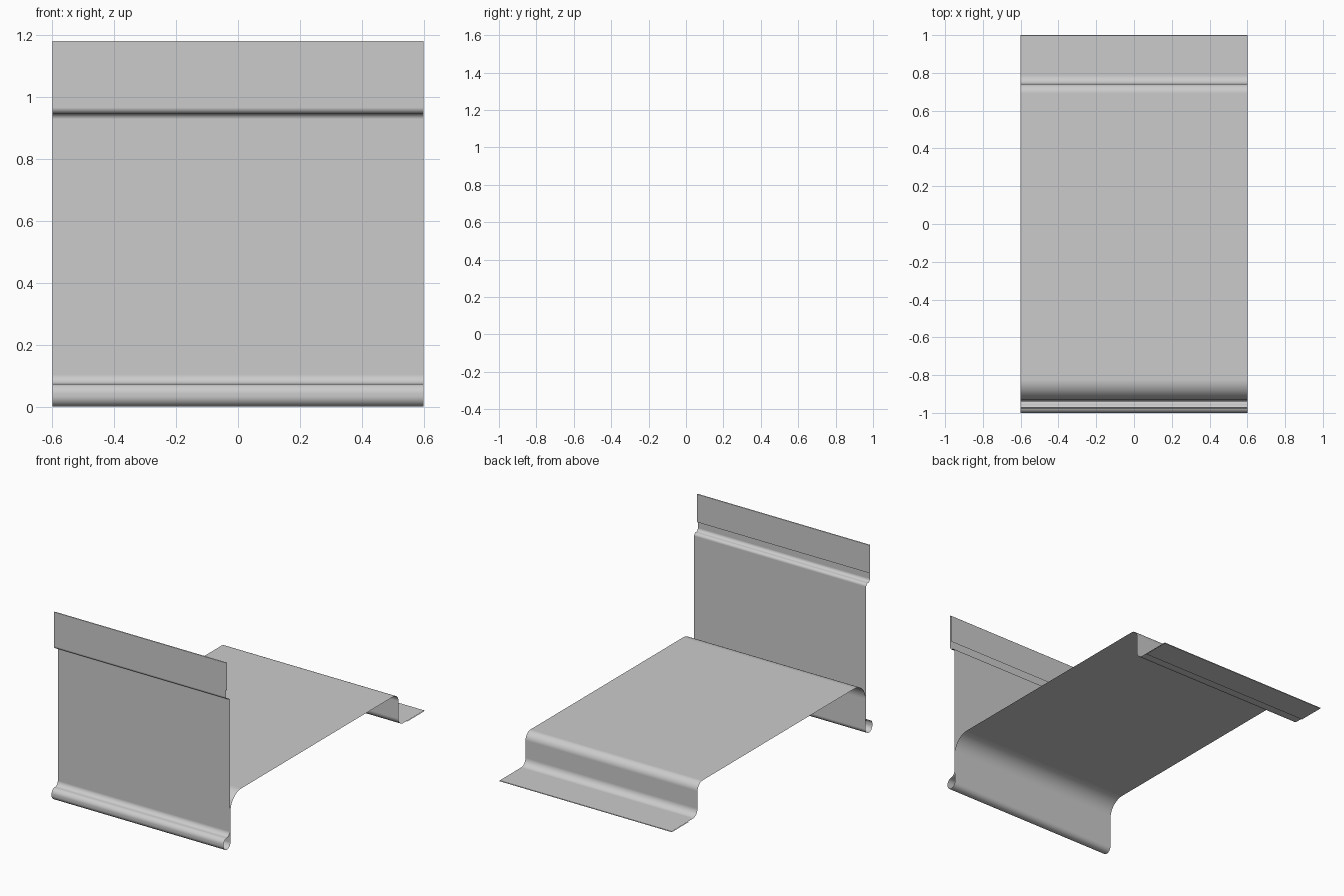
import bpy, bmesh, math
from mathutils import Vector

cube = bpy.data.objects.get("Cube")
if cube:
    bpy.data.objects.remove(cube, do_unlink=True)

HALF_WIDTH = 0.6
STEPS = 12

# Bent sheet cross-section: corner y, corner z, bend radius
SECTION = [
    (-0.968, 1.005, 0),      # free edge of the top hem
    (-0.968, 1.182, 0.004),
    (-0.976, 1.182, 0.004),
    (-0.976, 0.947, 0.02),   # step in the upright wall
    (-0.938, 0.947, 0.018),
    (-0.938, 0.074, 0.03),   # rolled bead at the foot
    (-1.0, 0.074, 0.032),
    (-1.0, 0.0, 0.034),
    (-0.932, 0.0, 0.034),
    (-0.932, 0.332, 0.108),  # raised deck
    (0.742, 0.332, 0.05),
    (0.742, 0.128, 0.045),   # rear flange
    (1.0, 0.128, 0.003),
    (1.0, 0.122, 0.003),
    (0.83, 0.122, 0),        # free edge of the rear hem
]


def rounded_path(section):
    """Replace each corner of the open path by a circular bend."""
    corners = [Vector((y, z)) for y, z, r in section]
    path = []
    for i, (y, z, radius) in enumerate(section):
        here = corners[i]
        if radius == 0:
            path.append(here)
            continue
        to_prev = (corners[i - 1] - here).normalized()
        to_next = (corners[i + 1] - here).normalized()
        # All corners are right angles, so the centre is one radius along both sides
        centre = here + radius * (to_prev + to_next)
        for k in range(STEPS + 1):
            a = math.pi / 2 * k / STEPS
            p = centre - radius * (to_next * math.cos(a) + to_prev * math.sin(a))
            if not path or (p - path[-1]).length > 1e-4:
                path.append(p)
    return path


metal = bpy.data.materials.new("grey metal")
metal.use_nodes = True
grey = (0.6, 0.6, 0.6, 1)
metal.diffuse_color = grey
metal.node_tree.nodes["Principled BSDF"].inputs["Base Color"].default_value = grey

# Sweep the section across the width
bm = bmesh.new()
verts = [bm.verts.new((-HALF_WIDTH, p.x, p.y)) for p in rounded_path(SECTION)]
edges = [bm.edges.new(pair) for pair in zip(verts, verts[1:])]
swept = bmesh.ops.extrude_edge_only(bm, edges=edges)["geom"]
bmesh.ops.translate(bm, vec=(2 * HALF_WIDTH, 0, 0),
                    verts=[g for g in swept if isinstance(g, bmesh.types.BMVert)])
bmesh.ops.recalc_face_normals(bm, faces=bm.faces)

# Make the deck side face upward
deck = max(bm.faces, key=lambda f: f.calc_area())
if deck.normal.z < 0:
    bmesh.ops.reverse_faces(bm, faces=bm.faces)

mesh = bpy.data.meshes.new("folded_sheet")
bm.to_mesh(mesh)
bm.free()
mesh.materials.append(metal)
sheet = bpy.data.objects.new("folded_sheet", mesh)
bpy.context.collection.objects.link(sheet)

# Smooth bends with flat panels
bpy.ops.object.select_all(action='DESELECT')
sheet.select_set(True)
bpy.context.view_layer.objects.active = sheet
bpy.ops.object.shade_smooth_by_angle(angle=math.radians(30))
weighted = sheet.modifiers.new("flat_panels", 'WEIGHTED_NORMAL')
weighted.keep_sharp = True
